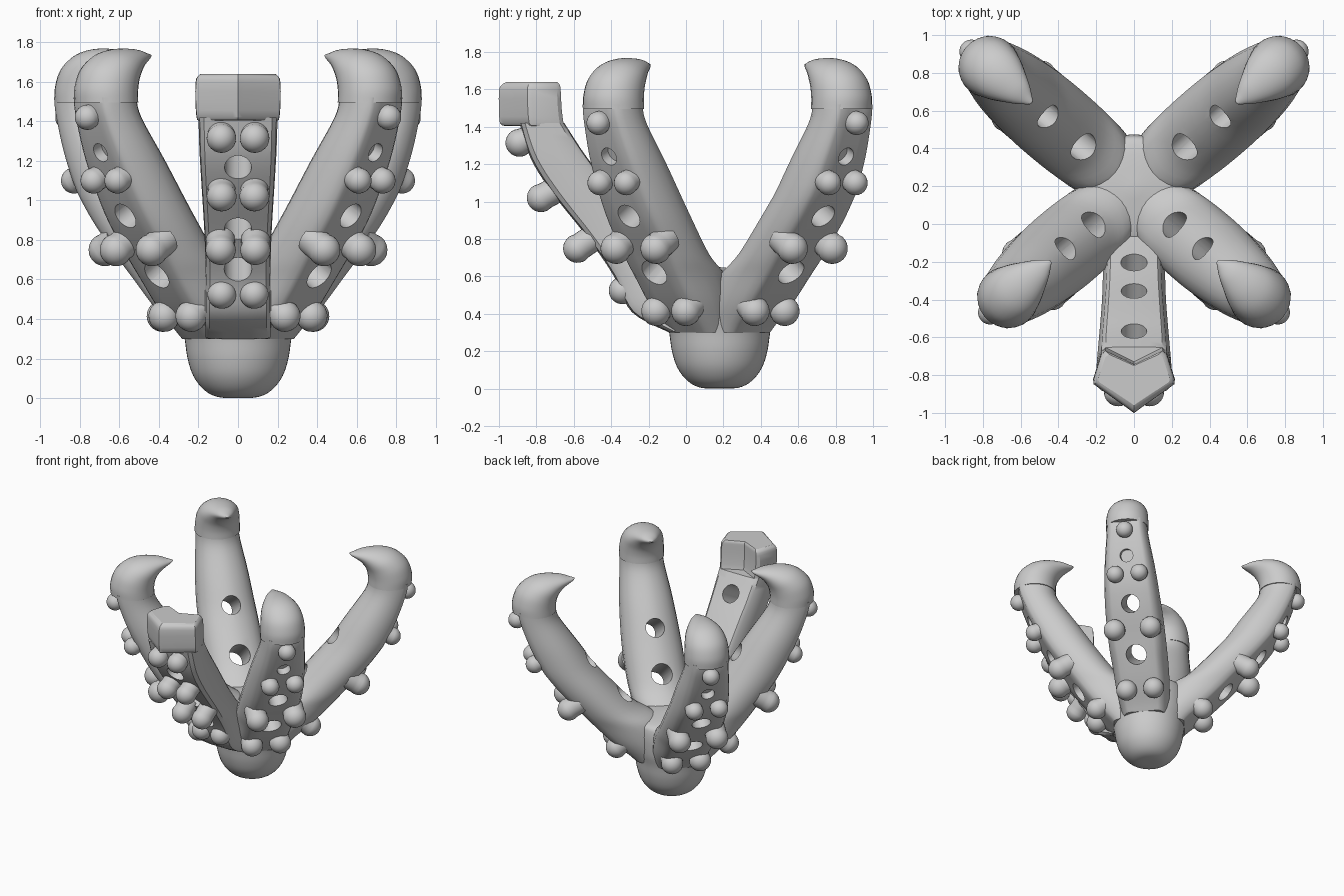
import bpy, bmesh
from math import cos, sin, pi, radians, atan2
from mathutils import Vector, Matrix

if "Cube" in bpy.data.objects:
    bpy.data.objects.remove(bpy.data.objects["Cube"])

HUB_Y = 0.18


def place(ang, k, r, t, z):
    """Radial coordinates around the hub; k pushes the upper part outwards."""
    r += k * max(0, min(1, (z - 0.35) / 0.7))
    return Vector((r * cos(ang) - t * sin(ang), HUB_Y + r * sin(ang) + t * cos(ang), z))


def smooth_steps(rows, n):
    """Catmull-Rom interpolation of the section rows."""
    out = []
    for i in range(len(rows) - 1):
        a, b, c, d = rows[max(i - 1, 0)], rows[i], rows[i + 1], rows[min(i + 2, len(rows) - 1)]
        for j in range(n):
            s = j / n
            out.append([0.5 * (2 * q + (r - p) * s + (2 * p - 5 * q + 4 * r - w) * s * s
                               + (3 * q - p - 3 * r + w) * s ** 3)
                        for p, q, r, w in zip(a, b, c, d)])
    return out + [rows[-1]]


def finish(name, bm, angle=35):
    bmesh.ops.recalc_face_normals(bm, faces=bm.faces)
    me = bpy.data.meshes.new(name)
    bm.to_mesh(me)
    bm.free()
    ob = bpy.data.objects.new(name, me)
    bpy.context.collection.objects.link(ob)
    shade(ob, angle)
    return ob


def shade(ob, angle=35):
    bpy.ops.object.select_all(action='DESELECT')
    ob.select_set(True)
    bpy.context.view_layer.objects.active = ob
    bpy.ops.object.shade_smooth_by_angle(angle=radians(angle))


def loft(name, rows, half, ang, k, n=5, angle=35):
    """Rows: inner r, inner z, outer r, outer z, half width."""
    bm = bmesh.new()
    shape = half + [(u, -v) for u, v in half[-2:0:-1]]
    loops = []
    for ri, zi, ro, zo, w in smooth_steps(rows, n):
        loops.append([bm.verts.new(place(ang, k, ri + (ro - ri) * u, v * w, zi + (zo - zi) * u))
                      for u, v in shape])
    m = len(shape)
    for a, b in zip(loops, loops[1:]):
        for i in range(m):
            bm.faces.new((a[i], a[(i + 1) % m], b[(i + 1) % m], b[i]))
    bm.faces.new(loops[0])
    bm.faces.new(loops[-1])
    return finish(name, bm, angle)


def drill(ob, holes, ang, k):
    """Holes: r, z, inward slope angle, radius, depth."""
    bm = bmesh.new()
    for r, z, tilt, rad, depth in holes:
        p = place(ang, k, r, 0, z)
        d = Vector((cos(ang) * cos(tilt), sin(ang) * cos(tilt), -sin(tilt)))
        mat = Matrix.Translation(p + d * (0.1 - depth / 2)) @ d.to_track_quat('Z', 'Y').to_matrix().to_4x4()
        bmesh.ops.create_cone(bm, cap_ends=True, segments=28, radius1=rad, radius2=rad,
                              depth=depth + 0.2, matrix=mat)
    cut = finish("hole_cutter", bm)
    cut.hide_render = True
    mod = ob.modifiers.new("holes", 'BOOLEAN')
    mod.object, mod.operation, mod.solver = cut, 'DIFFERENCE', 'EXACT'
    bpy.context.view_layer.objects.active = ob
    bpy.ops.object.modifier_apply(modifier=mod.name)
    bpy.data.objects.remove(cut)
    shade(ob)


def knobs(name, spots, ang, k):
    """Spots: r, sideways offset, z, tilt, radius. Domed studs in pairs."""
    bm = bmesh.new()
    for r, t, z, tilt, rad in spots:
        d = Vector((cos(ang) * cos(tilt), sin(ang) * cos(tilt), -sin(tilt)))
        for s in ((-1, 1) if t else (1,)):
            new = bmesh.ops.create_uvsphere(bm, u_segments=24, v_segments=14, radius=rad)['verts']
            for v in new:
                flat = Vector((v.co.x, v.co.y, 0))
                if v.co.z < -0.01 and flat.length > 1e-4:
                    flat *= rad * 0.94 / flat.length
                    v.co = (flat.x, flat.y, v.co.z * 1.3)
            mat = Matrix.Translation(place(ang, k, r, s * t, z)) @ d.to_track_quat('Z', 'Y').to_matrix().to_4x4()
            bmesh.ops.transform(bm, matrix=mat, verts=new)
    return finish(name, bm, 50)


def mirror(*obs):
    for ob in obs:
        ob.modifiers.new("mirror", 'MIRROR')


# Rounded hub bowl
bm = bmesh.new()
prof = smooth_steps([(0, 0), (0.1, 0.005), (0.17, 0.04), (0.225, 0.11), (0.255, 0.2), (0.27, 0.3),
                     (0.29, 0.4), (0.29, 0.56), (0.24, 0.62), (0, 0.65)], 4)
vs = [bm.verts.new((max(r, 0), 0, z)) for r, z in prof]
es = [bm.edges.new(p) for p in zip(vs, vs[1:])]
bmesh.ops.spin(bm, geom=vs + es, cent=(0, 0, 0), axis=(0, 0, 1), angle=2 * pi, steps=48)
bmesh.ops.remove_doubles(bm, verts=bm.verts, dist=1e-4)
bmesh.ops.translate(bm, verts=bm.verts, vec=(0, HUB_Y, 0))
finish("hub", bm, 50)

# Four diagonal arms: round inside, flat outside
ARM = [(0, 0.3, 0.27, 0.3, 0.17), (0, 0.45, 0.41, 0.45, 0.2), (0.04, 0.6, 0.525, 0.6, 0.212),
       (0.2, 0.72, 0.61, 0.72, 0.22), (0.36, 0.93, 0.755, 0.93, 0.218),
       (0.54, 1.2, 0.895, 1.2, 0.195), (0.69, 1.42, 0.98, 1.42, 0.163), (0.72, 1.52, 1.0, 1.52, 0.155)]
ARM_HALF = [(0, 0), (0.015, 0.2), (0.06, 0.42), (0.13, 0.62), (0.23, 0.8), (0.36, 0.93), (0.52, 1),
            (0.7, 0.98), (0.86, 0.89), (0.96, 0.78), (1, 0.66), (1, 0.33), (1, 0)]
ROUND = [((1 - cos(pi * i / 14)) / 2, sin(pi * i / 14)) for i in range(15)]
CLAW = [(0.715, 1.495, 1.035, 1.495, 0.165), (0.715, 1.55, 1.035, 1.57, 0.163),
        (0.705, 1.6, 1.0, 1.665, 0.155), (0.685, 1.64, 0.92, 1.735, 0.137),
        (0.655, 1.675, 0.82, 1.765, 0.105), (0.62, 1.7, 0.7, 1.765, 0.065),
        (0.595, 1.715, 0.62, 1.747, 0.03), (0.58, 1.73, 0.585, 1.738, 0.01)]
ARM_HOLES = [(0.54, 0.62, 0.62, 0.078, 0.5), (0.75, 0.92, 0.55, 0.07, 0.5), (0.915, 1.24, 0.4, 0.05, 0.06)]
ARM_KNOBS = [(0.40, 0.105, 0.415, 0.62, 0.08), (0.69, 0.14, 0.75, 0.55, 0.083),
             (0.88, 0.093, 1.1, 0.45, 0.066), (1.0, 0, 1.42, 0.3, 0.064)]
for side, deg, k in (("front", -40.4, 0), ("back", 40.4, 0.13)):
    a = radians(deg)
    arm = loft(side + "_arm", ARM, ARM_HALF, a, k)
    drill(arm, ARM_HOLES, a, k)
    claw = loft(side + "_claw_tip", CLAW, ROUND, a, k, angle=50)
    mirror(arm, claw, knobs(side + "_arm_knobs", ARM_KNOBS, a, k))

# Straight front arm with a blunt chevron cap
a = -pi / 2
THUMB = [(0.05, 0.35, 0.27, 0.3, 0.17), (0.15, 0.5, 0.47, 0.41, 0.168), (0.3, 0.68, 0.565, 0.6, 0.165),
         (0.46, 0.88, 0.7, 0.8, 0.17), (0.64, 1.14, 0.89, 1.04, 0.185),
         (0.74, 1.28, 1.01, 1.23, 0.195), (0.83, 1.42, 1.07, 1.42, 0.2)]
THUMB_HALF = [(0, 0), (0, 0.4), (0.02, 0.75), (0.1, 0.86), (0.55, 1), (0.88, 0.97), (0.97, 0.86), (1, 0.4), (1, 0)]
thumb = loft("thumb_arm", THUMB, THUMB_HALF, a, 0)
drill(thumb, [(0.60, 0.65, 0.55, 0.07, 0.45), (0.74, 0.86, 0.55, 0.068, 0.45), (0.97, 1.17, 0.5, 0.068, 0.45)], a, 0)
CAP = [(0.83, 1.405, 1.15, 1.405, 0.205), (0.835, 1.42, 1.175, 1.42, 0.212), (0.845, 1.5, 1.18, 1.5, 0.218),
       (0.85, 1.595, 1.18, 1.595, 0.217), (0.855, 1.625, 1.165, 1.625, 0.208), (0.87, 1.64, 1.14, 1.64, 0.19)]
CAP_HALF = [(0.22, 0), (0, 0.7), (0.06, 0.8), (0.46, 0.99), (0.54, 0.98), (0.94, 0.12), (1, 0)]
loft("thumb_cap", CAP, CAP_HALF, a, 0, n=2, angle=30)
knobs("thumb_knobs", [(0.52, 0.082, 0.525, 0.6, 0.073), (0.76, 0.088, 0.75, 0.6, 0.077),
                      (0.955, 0.083, 1.02, 0.5, 0.076), (1.07, 0.084, 1.315, 0.4, 0.075)], a, 0)
